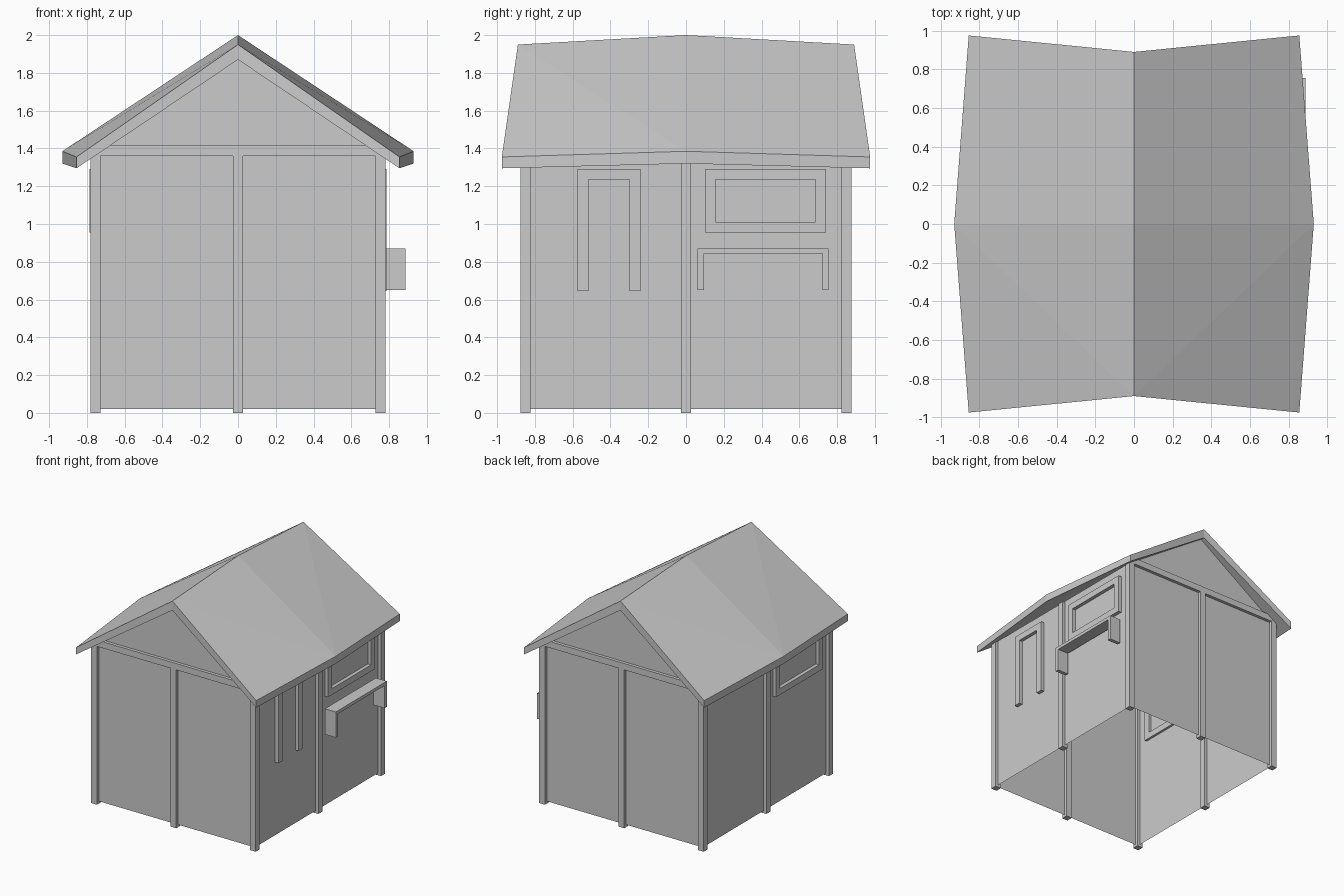
import bpy

if "Cube" in bpy.data.objects:
    bpy.data.objects.remove(bpy.data.objects["Cube"])

HX, HY = 0.782, 0.877      # outer faces of the posts
T = 0.054                  # post thickness
WX, WY = HX - T / 2, HY - T / 2   # wall planes


def mesh(name, verts, faces):
    me = bpy.data.meshes.new(name)
    me.from_pydata(verts, [], faces)
    me.update()
    ob = bpy.data.objects.new(name, me)
    bpy.context.collection.objects.link(ob)
    return ob


def box(name, x, y, z):
    v = [(a, b, c) for a in x for b in y for c in z]
    return mesh(name, v, [(0, 1, 3, 2), (4, 6, 7, 5), (0, 4, 5, 1),
                          (2, 3, 7, 6), (0, 2, 6, 4), (1, 5, 7, 3)])


def prism(name, outline, x0, x1):
    """Extrude a (y, z) outline from x0 to x1."""
    n = len(outline)
    v = [(x, y, z) for x in (x0, x1) for y, z in outline]
    f = [tuple(range(n - 1, -1, -1)), tuple(range(n, 2 * n))]
    f += [(i, (i + 1) % n, n + (i + 1) % n, n + i) for i in range(n)]
    return mesh(name, v, f)


def arch(name, y0, y1, z0, z1, ty, tz, xa, xb):
    """Two legs joined by a top piece."""
    return prism(name, [(y0, z0), (y0 + ty, z0), (y0 + ty, z1 - tz), (y1 - ty, z1 - tz),
                        (y1 - ty, z0), (y1, z0), (y1, z1), (y0, z1)], xa, xb)


def window(name, s):
    """Rectangular frame on the side wall, s = +1 right, -1 left (turned half round)."""
    xa, xb, y0, y1, z0, z1, t = 0.735, 0.786, 0.10, 0.74, 0.955, 1.29, 0.055
    loops = [[(y0, z0), (y1, z0), (y1, z1), (y0, z1)],
             [(y0 + t, z0 + t), (y1 - t, z0 + t), (y1 - t, z1 - t), (y0 + t, z1 - t)]]
    v = [(s * x, s * y, z) for x in (xa, xb) for lp in loops for y, z in lp]
    f = []
    for i in range(4):
        j = (i + 1) % 4
        f += [(i, i + 4, j + 4, j), (i + 8, j + 8, j + 12, i + 12),
              (i, j, j + 8, i + 8), (i + 4, i + 12, j + 12, j + 4)]
    return mesh(name, v, f)


# Thin walls: front and back run up into the gable
for name, y in (("front_wall", -WY), ("back_wall", WY)):
    pts = [(-WX, y, 0.02), (WX, y, 0.02), (WX, y, 1.375), (0, y, 1.885), (-WX, y, 1.375)]
    mesh(name, pts if y < 0 else pts[::-1], [(0, 1, 2, 3, 4)])
for name, x in (("left_wall", -WX), ("right_wall", WX)):
    pts = [(x, -WY, 0.02), (x, WY, 0.02), (x, WY, 1.375), (x, -WY, 1.375)]
    mesh(name, pts if x > 0 else pts[::-1], [(0, 1, 2, 3)])

# Posts at the corners and the middle of each wall
for i in (-1, 0, 1):
    for j in (-1, 0, 1):
        if i or j:
            cx, cy = i * WX, j * WY
            box("post", (cx - T / 2, cx + T / 2), (cy - T / 2, cy + T / 2), (0, 1.362))

# Cross beams below the gables, with ends cut to the roof slope
for s, name in ((-1, "front_beam"), (1, "back_beam")):
    ys = (s * WY - T / 2, s * WY + T / 2)
    prof = [(-HX, 1.36), (HX, 1.36), (0.69, 1.415), (-0.69, 1.415)]
    v = [(x, y, z) for y in ys for x, z in prof]
    mesh(name, v, [(0, 1, 2, 3), (7, 6, 5, 4), (0, 4, 5, 1),
                   (1, 5, 6, 2), (2, 6, 7, 3), (3, 7, 4, 0)])

# Window frames, door-like frame and counter on the sides
window("right_window_frame", 1)
window("left_window_frame", -1)
arch("tall_frame", -0.575, -0.24, 0.645, 1.29, 0.058, 0.055, 0.735, 0.786)
arch("counter", 0.062, 0.755, 0.65, 0.87, 0.032, 0.027, 0.782, 0.886)

# Roof slab: swept-up ridge and eaves that bulge at mid length
sections = [(-1, 0.855, 1.355, 1.295, 1.95, 1.87),
            (0, 0.93, 1.385, 1.32, 2.0, 1.92),
            (1, 0.855, 1.355, 1.295, 1.95, 1.87)]
verts = []
for s, ex, et, eb, rt, rb in sections:
    ye, yr = s * 0.975, s * 0.89
    verts += [(-ex, ye, et), (0, yr, rt), (ex, ye, et),
              (ex, ye, eb), (0, yr, rb), (-ex, ye, eb)]
faces = []
for a, b in ((0, 6), (12, 6)):           # a = end section, b = middle section
    new = []
    for r, e in ((1, 0), (1, 2), (4, 3), (4, 5)):
        flip = (r, e) in ((1, 2), (4, 5))
        tris = [(a + r, b + e, a + e), (a + r, b + r, b + e)]
        new += [t[::-1] for t in tris] if flip else tris
    new += [(a + 2, a + 3, b + 3, b + 2), (a + 5, a + 0, b + 0, b + 5)]
    new += [(a + 0, a + 5, a + 4, a + 1), (a + 1, a + 4, a + 3, a + 2)]
    faces += new
mesh("roof", verts, faces)

# Make all solid parts face outwards
import bmesh
for ob in bpy.context.collection.objects:
    if "wall" not in ob.name:
        bm = bmesh.new()
        bm.from_mesh(ob.data)
        bmesh.ops.recalc_face_normals(bm, faces=bm.faces)
        bm.to_mesh(ob.data)
        bm.free()
